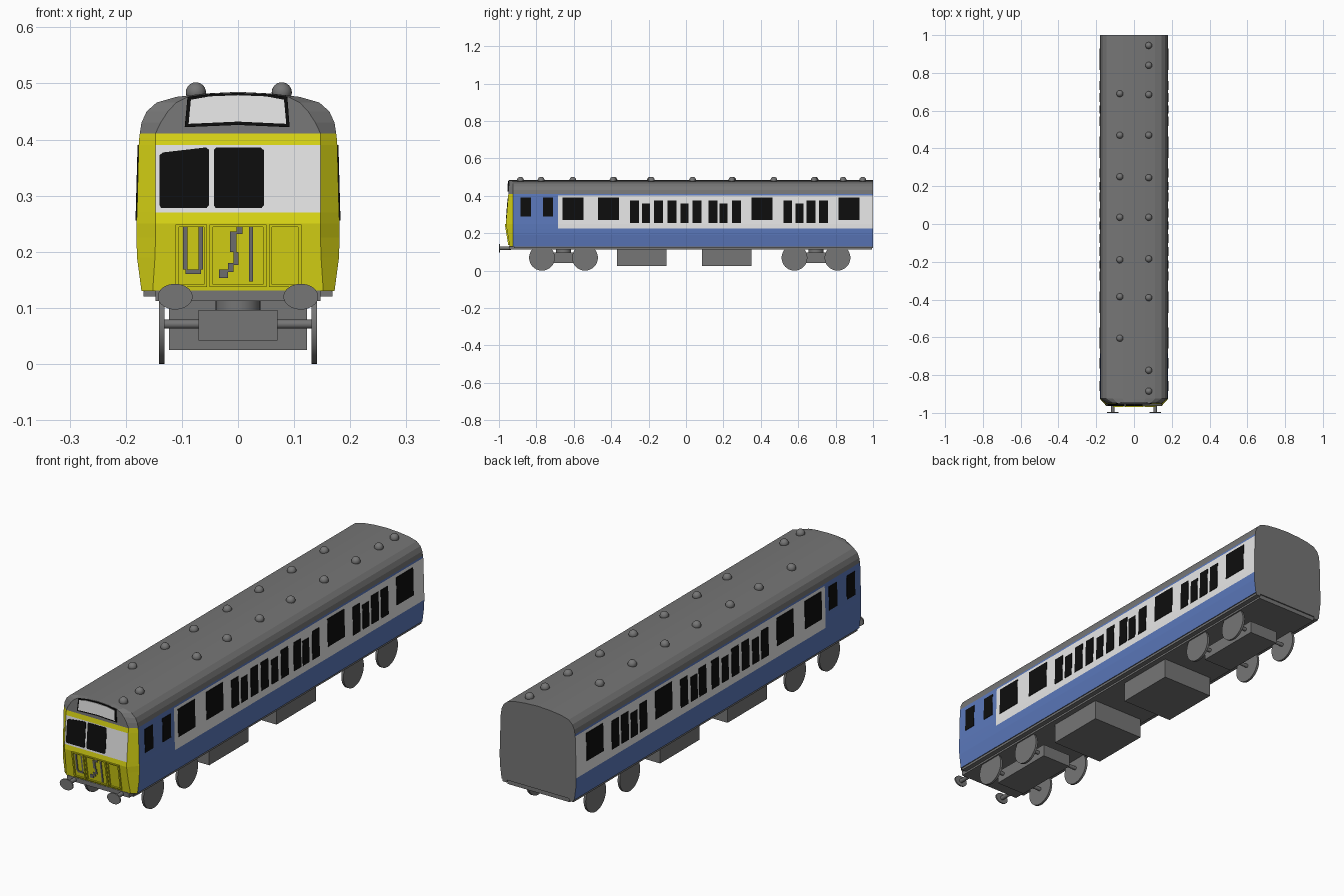
import bpy, bmesh, math

if "Cube" in bpy.data.objects:
    bpy.data.objects.remove(bpy.data.objects["Cube"])


def material(name, rgb):
    m = bpy.data.materials.new(name)
    m.diffuse_color = (*rgb, 1)
    m.use_nodes = True
    m.node_tree.nodes["Principled BSDF"].inputs["Base Color"].default_value = m.diffuse_color
    return m


GREY = material("grey", (0.18, 0.18, 0.18))
BLUE = material("blue", (0.105, 0.19, 0.5))
WHITE = material("white", (0.8, 0.8, 0.8))
YELLOW = material("yellow", (0.75, 0.72, 0.008))
BLACK = material("black", (0.004, 0.004, 0.004))


def make_object(name, bm, mats, mirror=False):
    bmesh.ops.recalc_face_normals(bm, faces=bm.faces)
    me = bpy.data.meshes.new(name)
    bm.to_mesh(me)
    bm.free()
    for m in mats:
        me.materials.append(m)
    ob = bpy.data.objects.new(name, me)
    bpy.context.collection.objects.link(ob)
    if mirror:
        ob.modifiers.new("mirror", 'MIRROR')
    return ob


def box(name, x, y, z, mat):
    bpy.ops.mesh.primitive_cube_add(size=1, location=[(a[0] + a[1]) / 2 for a in (x, y, z)])
    ob = bpy.context.object
    ob.name = name
    ob.scale = [a[1] - a[0] for a in (x, y, z)]
    ob.data.materials.append(mat)
    return ob


def cylinder(name, loc, r, depth, axis, mat, squash=1):
    rot = {'x': (0, math.pi / 2, 0), 'y': (math.pi / 2, 0, 0), 'z': (0, 0, 0)}[axis]
    bpy.ops.mesh.primitive_cylinder_add(vertices=32, radius=r, depth=depth, location=loc, rotation=rot)
    ob = bpy.context.object
    ob.name = name
    ob.scale = (1, squash, 1)
    ob.data.materials.append(mat)
    bpy.ops.object.shade_smooth_by_angle(angle=math.radians(40))
    return ob


def interp(table, z):
    for (z0, v0), (z1, v1) in zip(table, table[1:]):
        if z <= z1:
            return v0 + (v1 - v0) * (z - z0) / (z1 - z0)
    return table[-1][1]


# Half cross-section (x, z), the narrower half width of the nose, and the nose rake
SIDE = [(.172, .13), (.18, .19), (.181, .225), (.181, .25), (.18, .27), (.177, .39),
        (.176, .403), (.175, .411), (.172, .43), (.163, .45), (.145, .466), (.11, .476), (.06, .482)]
NOSE = [.152, .148, .147, .147, .147, .147, .147, .147, .138, .125, .11, .09, .05]
TOP = .485
RAKE = [(.13, -.943), (.25, -.963), (.41, -.95), (.485, -.946)]
N = len(SIDE)


def nose_y(z):
    return interp(RAKE, z)


def side_x(z):
    return interp([(b, a) for a, b in SIDE], z)


# Body shell: lofted rings, coloured by height and position
bm = bmesh.new()


def ring(y=None):
    half = [((SIDE[i][0] if y is not None else NOSE[i]), SIDE[i][1]) for i in range(N)]
    pts = half + [(0, TOP)] + [(-a, b) for a, b in reversed(half)]
    return [bm.verts.new((a, nose_y(b) if y is None else y, b)) for a, b in pts]


rings = [ring(1.0), ring(-.685), ring(-.925), ring()]
for k in range(3):
    for i in range(2 * N + 1):
        j = (i + 1) % (2 * N + 1)
        f = bm.faces.new((rings[k][i], rings[k][j], rings[k + 1][j], rings[k + 1][i]))
        z = f.calc_center_median().z
        if i == 2 * N or z > .411:
            f.material_index = 0
        elif k == 2:
            f.material_index = 3
        elif k == 0 and .225 < z < .403:
            f.material_index = 2
        else:
            f.material_index = 1
bm.faces.new(rings[0])
nose = rings[3]
for i in range(N):
    quad = [nose[i], nose[i + 1], nose[2 * N - i - 1], nose[2 * N - i]]
    f = bm.faces.new(quad if i < N - 1 else [nose[i], nose[N], nose[N + 1]])
    z = f.calc_center_median().z
    f.material_index = 0 if z > .411 else 2 if .27 < z < .39 else 3
make_object("body_shell", bm, [GREY, BLUE, WHITE, YELLOW])


def plates(name, polys, mat, to_3d, direction, thick, mirror=False):
    """Thin raised plates on the body surface, from 2D outlines."""
    bm = bmesh.new()
    for poly in polys:
        f = bm.faces.new([bm.verts.new(to_3d(u, z)) for u, z in poly])
        ext = bmesh.ops.extrude_face_region(bm, geom=[f])
        new = [v for v in ext["geom"] if isinstance(v, bmesh.types.BMVert)]
        bmesh.ops.translate(bm, verts=new, vec=[d * thick for d in direction])
    return make_object(name, bm, [mat], mirror)


def rect(u0, u1, z0, z1):
    return [(u0, z0), (u1, z0), (u1, z1), (u0, z1)]


def front(name, polys, mat, thick):
    return plates(name, polys, mat, lambda u, z: (u, nose_y(z) + .001, z), (0, -1, 0), thick + .001)


# Side windows: cab, large, and groups of narrow ones with a lower middle pane
wins = [rect(y, y + .055, .29, .39) for y in (-.885, -.765)]
wins += [rect(y, y + .113, .272, .39) for y in (-.66, -.47, .35, .815)]
tall = [-.3, -.17, -.1, .035, .12, .245, .52, .645, .71]
short = [-.235, -.03, .18, .585]
wins += [rect(y, y + .048, .256, .376) for y in tall]
wins += [rect(y, y + .043, .256, .36) for y in short]
plates("side_windows", wins, BLACK, lambda u, z: (side_x(z) - .001, u, z), (1, 0, 0), .003, True)

# Windscreens and destination box on the nose
front("windscreens", [
    [(-.137, .278), (-.056, .278), (-.052, .283), (-.052, .382), (-.057, .386), (-.134, .377), (-.14, .372), (-.14, .283)],
    [(-.04, .278), (.042, .278), (.046, .283), (.046, .381), (.04, .386), (-.039, .386), (-.043, .381), (-.043, .283)],
], BLACK, .002)
front("destination_frame", [[(-.095, .422), (0, .426), (.092, .422), (.088, .476), (.05, .481), (0, .483),
                             (-.05, .481), (-.09, .476)]], BLACK, .004)
front("destination_panel", [[(-.088, .428), (0, .432), (.086, .428), (.082, .471), (.05, .477), (0, .479),
                             (-.05, .477), (-.084, .471)]], WHITE, .006)

# Raised ribs and hoses on the lower nose
ribs = [rect(x - .003, x + .003, .137, .249) for x in (-.108, -.058, -.048, .048, .058, .11)]
ribs += [rect(a, b, z, z + .005) for z in (.137, .244) for a, b in ((-.105, -.061), (-.045, .045), (.061, .107))]
front("nose_ribs", ribs, YELLOW, .006)
front("nose_hoses", [
    rect(-.098, -.09, .168, .244), rect(-.094, -.066, .16, .168), rect(-.07, -.062, .168, .244),
    rect(-.003, .008, .232, .244), rect(-.014, -.003, .2, .236), rect(-.008, .001, .176, .2),
    rect(-.018, -.008, .164, .18), rect(-.034, -.018, .153, .168), rect(.02, .027, .147, .244),
], GREY, .003)

# Roof vents
left = [.69, .47, .25, .035, -.19, -.385, -.605]
right = [.945, .84, .685, .47, .245, .035, -.185, -.39, -.775, -.885]
for x, y in [(-.075, y) for y in left] + [(.078, y) for y in right]:
    bpy.ops.mesh.primitive_uv_sphere_add(segments=20, ring_count=12, radius=.018, location=(x, y, .484))
    bpy.context.object.name = "roof_vent"
    bpy.context.object.data.materials.append(GREY)
    bpy.ops.object.shade_smooth_by_angle(angle=math.radians(40))

# Underframe and equipment boxes
box("underframe", (-.147, .147), (-.945, .995), (.112, .131), GREY)
for s in (-1, 1):
    box("sole_bar", sorted((s * .147, s * .168)), (-.92, 1.0), (.12, .131), GREY)
for y0, y1 in ((-.37, -.105), (.085, .35)):
    box("equipment_box", (-.123, .123), (y0, y1), (.025, .12), GREY)

# Bogies
for cy in (-.655, .695):
    box("bogie_frame", (-.07, .07), (cy - .15, cy + .15), (.042, .096), GREY)
    cylinder("bogie_pivot", (0, cy, .105), .04, .03, 'z', GREY)
    for dy in (-.115, .115):
        cylinder("axle", (0, cy + dy, .071), .008, .27, 'x', GREY)
        for x in (-.136, .136):
            cylinder("wheel", (x, cy + dy, .069), .069, .01, 'x', GREY)

# Buffers with oval heads
for x in (-.112, .112):
    cylinder("buffer_shank", (x, -.965, .12), .009, .06, 'y', GREY)
    cylinder("buffer_head", (x, -.997, .12), .031, .006, 'y', GREY, squash=.74)
